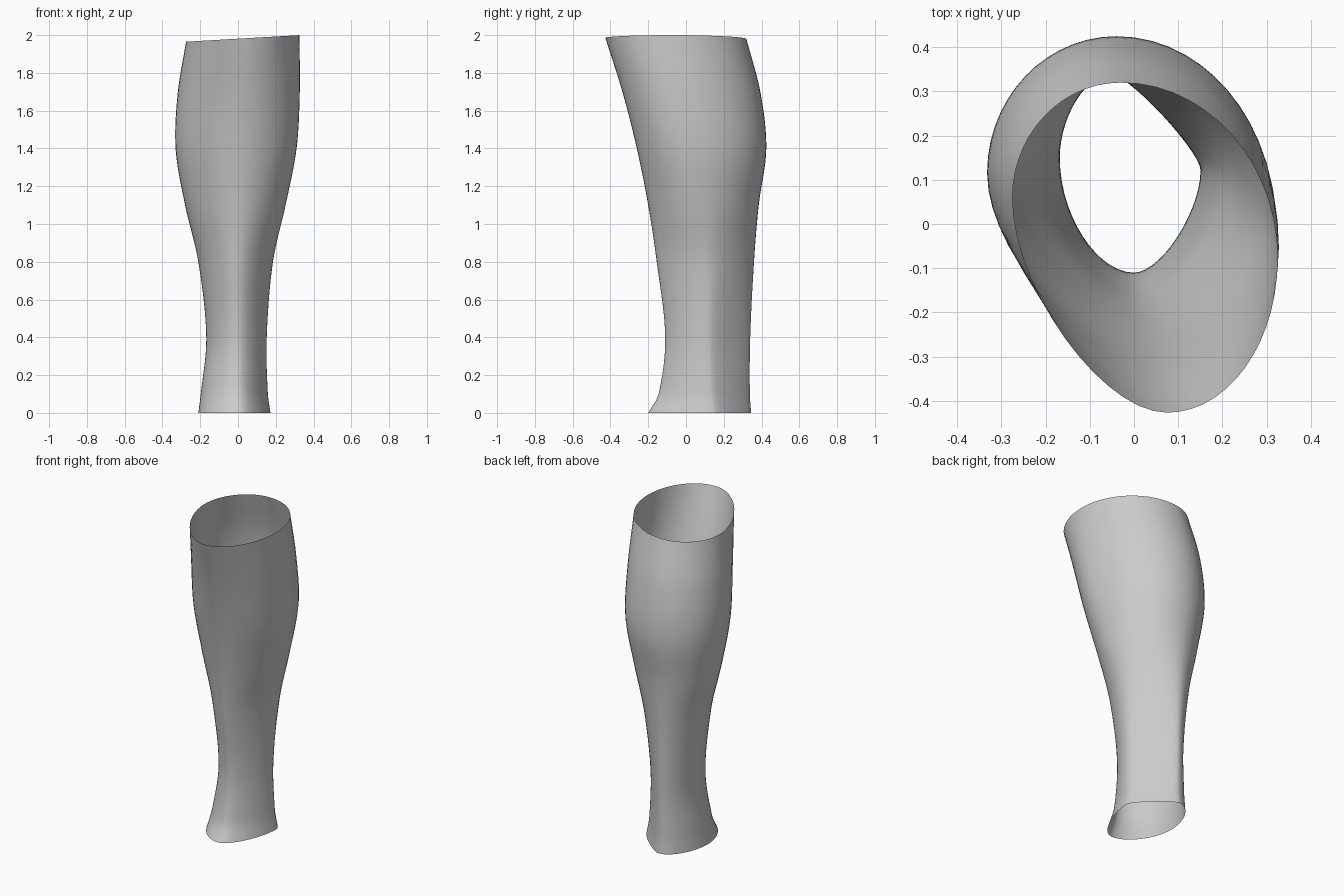
import bpy, bmesh
from mathutils import Vector

cube = bpy.data.objects.get("Cube")
if cube:
    bpy.data.objects.remove(cube)

STEPS_PER_QUARTER = 14
LEVELS = 60

# Key sections: height, left-most x,y / front x,y / right-most x,y / back x,y,
# then the roundness of the four quarters between them
SECTIONS = [
    (0, -.21, .08, 0, -.2, .172, .14, -.05, .345, .5, .42, .2, .5),
    (.1, -.197, .1, 0, -.145, .158, .13, -.05, .338, .5, .4, .2, .5),
    (.4, -.168, .15, 0, -.11, .152, .12, -.05, .34, .5, .4, .2, .5),
    (.8, -.21, .15, 0, -.155, .185, .11, -.05, .36, .45, .42, .35, .52),
    (1.1, -.28, .13, .01, -.2, .252, .07, -.05, .385, .45, .48, .5, .55),
    (1.4, -.33, .12, .03, -.26, .31, .02, -.04, .425, .45, .52, .55, .55),
    (1.7, -.32, .1, .05, -.335, .327, -.04, -.04, .395, .42, .53, .55, .55),
    (2, -.275, .06, .075, -.427, .325, -.08, -.03, .32, .42, .55, .55, .55),
]


def section_at(z):
    """Smoothly interpolate the key sections at a height."""
    last = len(SECTIONS) - 1
    i = max(j for j in range(last) if SECTIONS[j][0] <= z)
    a, b = SECTIONS[i], SECTIONS[i + 1]
    before, after = SECTIONS[max(i - 1, 0)], SECTIONS[min(i + 2, last)]
    h = b[0] - a[0]
    t = (z - a[0]) / h
    values = []
    for p, q, r, s in zip(before[1:], a[1:], b[1:], after[1:]):
        m = (r - p) / (b[0] - before[0]) * h
        n = (s - q) / (after[0] - a[0]) * h
        values.append(q + m * t + (3 * (r - q) - 2 * m - n) * t ** 2
                      + (2 * (q - r) + m + n) * t ** 3)
    return values


def outline(values):
    """Closed curve through the four extreme points, one arc per quarter."""
    points = [Vector(values[i:i + 2]) for i in range(0, 8, 2)]
    loop = []
    for i in range(4):
        a, b, k = points[i], points[(i + 1) % 4], values[8 + i]
        corner = Vector((a.x, b.y)) if i % 2 == 0 else Vector((b.x, a.y))
        c, d = a.lerp(corner, k), b.lerp(corner, k)
        for j in range(STEPS_PER_QUARTER):
            t = j / STEPS_PER_QUARTER
            u = 1 - t
            loop.append(a * u ** 3 + c * 3 * u * u * t + d * 3 * u * t * t + b * t ** 3)
    return loop


# Open lower-leg shell, lofted from ankle to a slightly tilted upper rim
bm = bmesh.new()
rings = []
for level in range(LEVELS + 1):
    z = 2 * level / LEVELS
    tilt = (z / 2) ** 6
    rings.append([bm.verts.new((p.x, p.y, z + tilt * (.058 * p.x - .019)))
                  for p in outline(section_at(z))])
for low, high in zip(rings, rings[1:]):
    for i in range(len(low)):
        j = (i + 1) % len(low)
        bm.faces.new((low[i], low[j], high[j], high[i])).smooth = True

mesh = bpy.data.meshes.new("lower_leg_shell")
bm.to_mesh(mesh)
bm.free()
shell = bpy.data.objects.new("lower_leg_shell", mesh)
bpy.context.collection.objects.link(shell)

# Plain grey surface
grey = bpy.data.materials.new("light_grey")
grey.use_nodes = True
colour = (.6, .6, .6, 1)
grey.diffuse_color = colour
grey.node_tree.nodes["Principled BSDF"].inputs["Base Color"].default_value = colour
mesh.materials.append(grey)
